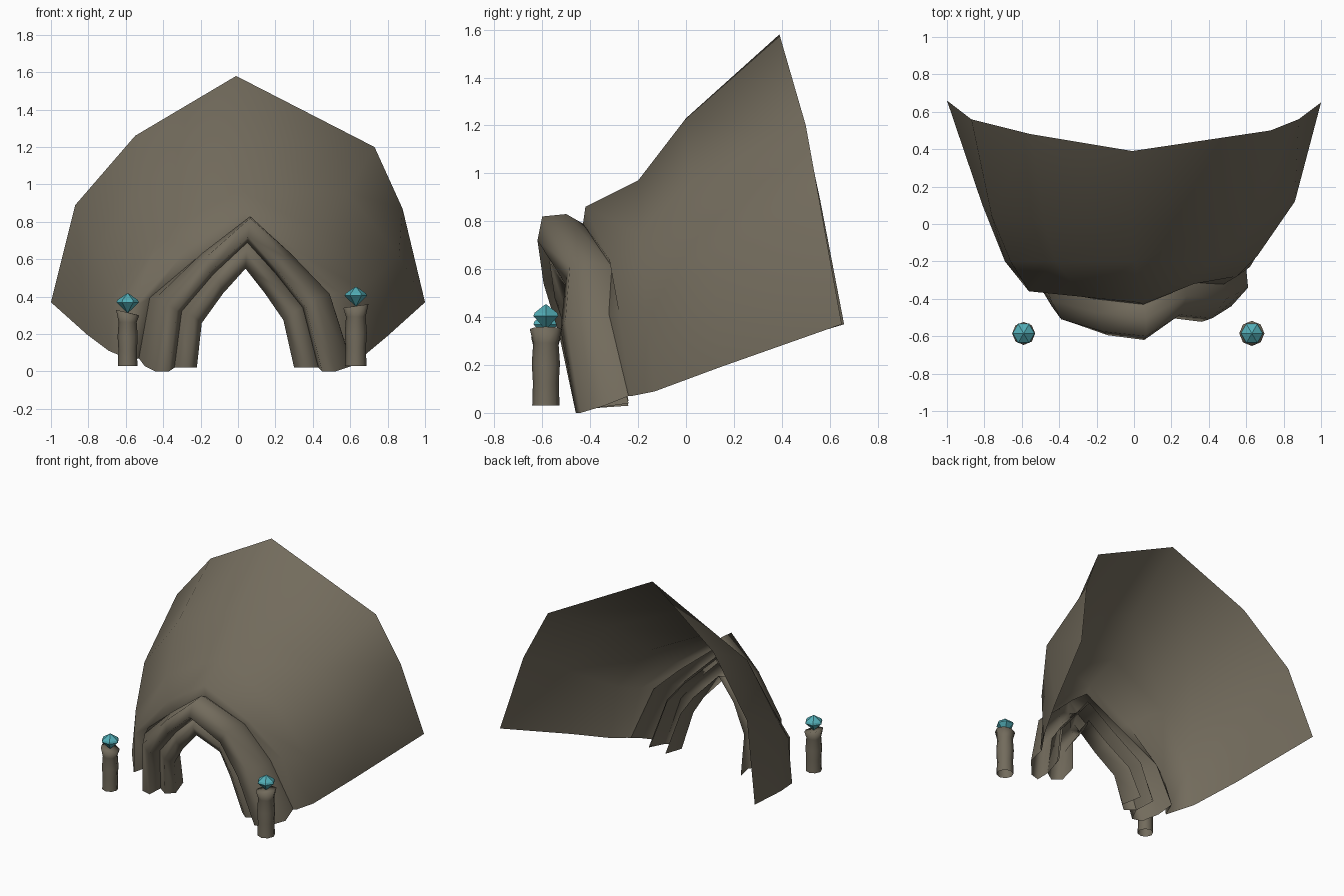
import bpy, math

if "Cube" in bpy.data.objects:
    bpy.data.objects.remove(bpy.data.objects["Cube"])


def material(name, rgb):
    m = bpy.data.materials.new(name)
    m.diffuse_color = (*rgb, 1)
    m.use_nodes = True
    m.node_tree.nodes["Principled BSDF"].inputs["Base Color"].default_value = m.diffuse_color
    return m


ROCK = material("brown rock", (0.17, 0.148, 0.108))
CRYSTAL = material("teal crystal", (0.085, 0.42, 0.47))


def loft(name, rings, mat, closed=False, smooth=True, caps=False):
    """Skin a list of equally long point rings with quads."""
    n = len(rings[0])
    verts = [p for r in rings for p in r]
    faces = []
    for i in range(len(rings) - 1):
        for j in range(n if closed else n - 1):
            k = (j + 1) % n
            faces.append((i * n + j, i * n + k, (i + 1) * n + k, (i + 1) * n + j))
    flat_from = len(faces)
    if caps:
        faces.append(tuple(reversed(range(n))))
        faces.append(tuple(range(len(verts) - n, len(verts))))
    me = bpy.data.meshes.new(name)
    me.from_pydata(verts, [], faces)
    me.materials.append(mat)
    for p in me.polygons:
        p.use_smooth = smooth and p.index < flat_from
    ob = bpy.data.objects.new(name, me)
    bpy.context.collection.objects.link(ob)
    return ob


# Arch outline shared by every doorway ring (side, height, y shift)
OUTLINE = [(-1, 0, 0), (-.9, .45, .03), (-.46, .75, 0), (0, 1, 0),
           (.40, .75, .09), (.78, .48, .04), (1, 0, 0)]


def arch(left, right, mid, top, y_base, y_top, z_base):
    pts = []
    for u, v, dy in OUTLINE:
        x = mid + u * ((mid - left) if u < 0 else (right - mid))
        pts.append((x, y_base + (y_top - y_base) * v ** 0.6 + dy,
                    z_base + (top - z_base) * v))
    return pts


# Doorway: inner and outer ridged bands, both open at the back
loft("inner_arch_band", [arch(*a) for a in (
    (-.26, .33, .04, .59, -.24, -.42, .03),
    (-.22, .30, .04, .55, -.38, -.52, .02),
    (-.27, .36, .045, .63, -.43, -.57, .02),
    (-.34, .43, .05, .69, -.38, -.53, .02),
    (-.37, .46, .05, .73, -.24, -.42, .04))], ROCK)
rear = arch(-.53, .60, .05, .79, -.24, -.43, .07)
loft("outer_arch_band", [arch(*a) for a in (
    (-.36, .45, .05, .71, -.24, -.40, .05),
    (-.34, .43, .05, .69, -.38, -.53, .02),
    (-.37, .45, .055, .72, -.46, -.62, .00),
    (-.44, .52, .065, .82, -.44, -.60, .00),
    (-.50, .61, .065, .83, -.34, -.50, .03))] + [rear], ROCK)

# Rock shell: open sheet flaring from the back of the arch to the wide rim
front = [(-.57, -.35, .06), (-.56, -.36, .34), (-.27, -.39, .66), (.03, -.42, .86),
         (.32, -.32, .64), (.55, -.28, .42), (.62, -.23, .07)]
neck = [(-.69, -.20, .11), (-.66, -.20, .42), (-.42, -.20, .73), (.01, -.20, .97),
        (.43, -.20, .75), (.66, -.17, .44), (.68, -.13, .09)]
middle = [(-.81, .10, .20), (-.76, .04, .64), (-.48, .00, 1.00), (0, 0, 1.23),
          (.58, .02, .96), (.86, .12, .62), (.80, .14, .19)]
rim = [(-1, .66, .37), (-.87, .56, .89), (-.55, .48, 1.26), (-.01, .39, 1.58),
       (.73, .50, 1.20), (.88, .56, .87), (1, .65, .37)]
loft("rock_shell", [rear, front, neck, middle, rim], ROCK)


def circle(x, y, z, r, n, tilt=0):
    return [(x + r * math.cos(2 * math.pi * i / n), y + r * math.sin(2 * math.pi * i / n),
             z + tilt * math.cos(2 * math.pi * i / n)) for i in range(n)]


# Torch posts, each topped by a faceted crystal
for side, x, top, r, tilt in (("left", -.59, .315, .055, -.015), ("right", .63, .35, .06, .01)):
    y = -.585
    h = top - .03
    loft(side + "_post", [circle(x, y, .03, r * .95, 8),
                          circle(x, y, .03 + h * .3, r * .9, 8),
                          circle(x, y, .03 + h * .55, r * .98, 8),
                          circle(x, y, .03 + h * .82, r * .88, 8),
                          circle(x, y, top, r * 1.12, 8, tilt),
                          circle(x, y, top, .004, 8)], ROCK, closed=True)
    loft(side + "_crystal", [circle(x, y, top, .004, 6),
                             circle(x, y, top + .055, .06, 6),
                             circle(x, y, top + .068, .054, 6),
                             circle(x, y, top + .103, .003, 6)],
         CRYSTAL, closed=True, smooth=False, caps=True)
